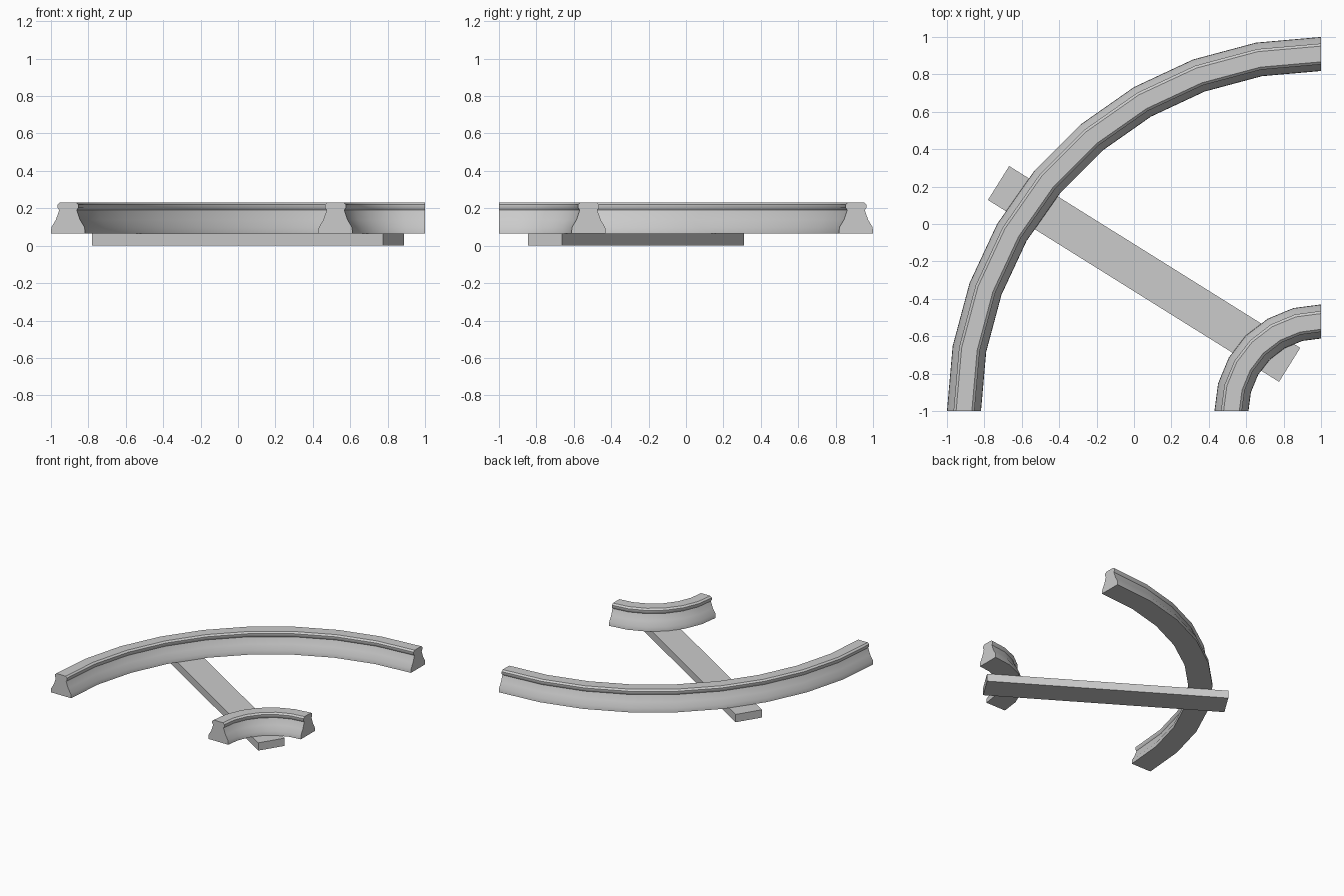
import bpy, bmesh
from math import cos, sin, pi, radians

if "Cube" in bpy.data.objects:
    bpy.data.objects.remove(bpy.data.objects["Cube"])

CX, CY = 1.0, -1.0   # shared centre of both curved rails

# Half of the rail cross-section: (half width, height), foot to head
HALF = [(0.091, 0.064), (0.089, 0.098), (0.065, 0.138), (0.047, 0.190),
        (0.056, 0.204), (0.056, 0.220), (0.042, 0.232)]
PROFILE = HALF + [(-w, z) for w, z in reversed(HALF)]


def finish(bm, name):
    bmesh.ops.recalc_face_normals(bm, faces=bm.faces)
    mesh = bpy.data.meshes.new(name)
    bm.to_mesh(mesh)
    bm.free()
    obj = bpy.data.objects.new(name, mesh)
    bpy.context.collection.objects.link(obj)
    return obj


def curved_rail(name, radius, segments):
    """Sweep the rail profile through a quarter turn and cap the ends."""
    bm = bmesh.new()
    rings = []
    for i in range(segments + 1):
        a = pi / 2 * i / segments
        rings.append([bm.verts.new((CX - (radius + w) * cos(a),
                                    CY + (radius + w) * sin(a), z))
                      for w, z in PROFILE])
    n = len(PROFILE)
    for r0, r1 in zip(rings, rings[1:]):
        for j in range(n):
            k = (j + 1) % n
            bm.faces.new((r0[j], r0[k], r1[k], r1[j]))
    bm.faces.new(rings[0])
    bm.faces.new(rings[-1])
    obj = finish(bm, name)
    bpy.ops.object.select_all(action='DESELECT')
    obj.select_set(True)
    bpy.context.view_layer.objects.active = obj
    bpy.ops.object.shade_smooth_by_angle(angle=radians(35))


# Rails
curved_rail("outer_rail", 1.909, 9)
curved_rail("inner_rail", 0.479, 6)

# Cross tie under both rails
bm = bmesh.new()
bmesh.ops.create_cube(bm, size=1)
bmesh.ops.scale(bm, vec=(1.835, 0.214, 0.064), verts=bm.verts)
tie = finish(bm, "cross_tie")
tie.location = (0.054, -0.267, 0.032)
tie.rotation_euler.z = radians(-32)
